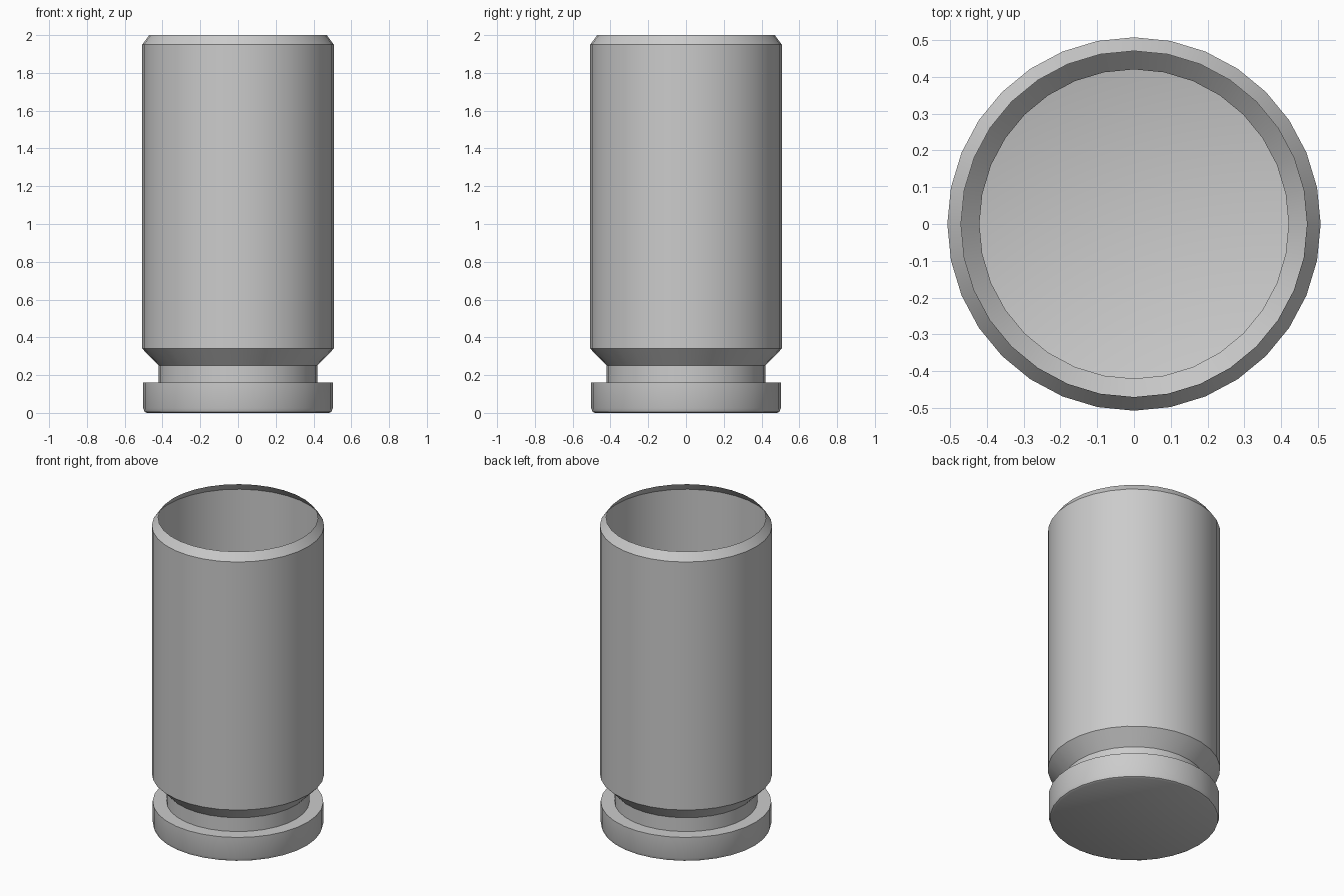
import bpy, bmesh, math

if "Cube" in bpy.data.objects:
    bpy.data.objects.remove(bpy.data.objects["Cube"])

SIDES = 32


def revolve(name, profile, sides=SIDES):
    """Spin an (r, z) profile round z, closing the bottom with a flat cap."""
    bm = bmesh.new()
    rings = []
    for r, z in profile:
        rings.append([bm.verts.new((r * math.cos(2 * math.pi * i / sides),
                                    r * math.sin(2 * math.pi * i / sides), z))
                      for i in range(sides)])
    for low, high in zip(rings, rings[1:]):
        for i in range(sides):
            j = (i + 1) % sides
            bm.faces.new((low[i], low[j], high[j], high[i]))
    bm.faces.new(rings[0][::-1])
    mesh = bpy.data.meshes.new(name)
    bm.to_mesh(mesh)
    bm.free()
    obj = bpy.data.objects.new(name, mesh)
    bpy.context.collection.objects.link(obj)
    return obj


# Open thin-walled casing: rimmed base, groove, flared shoulder, body, crimped mouth
casing = revolve("casing", [
    (0.483, 0.0), (0.495, 0.006), (0.502, 0.025),   # softened base edge
    (0.502, 0.16), (0.42, 0.16),                    # base rim
    (0.42, 0.25),                                   # groove
    (0.507, 0.34),                                  # shoulder
    (0.507, 1.95),                                  # body
    (0.47, 2.0),                                    # mouth
])

bpy.context.view_layer.objects.active = casing
casing.select_set(True)
bpy.ops.object.shade_smooth_by_angle(angle=math.radians(32))
